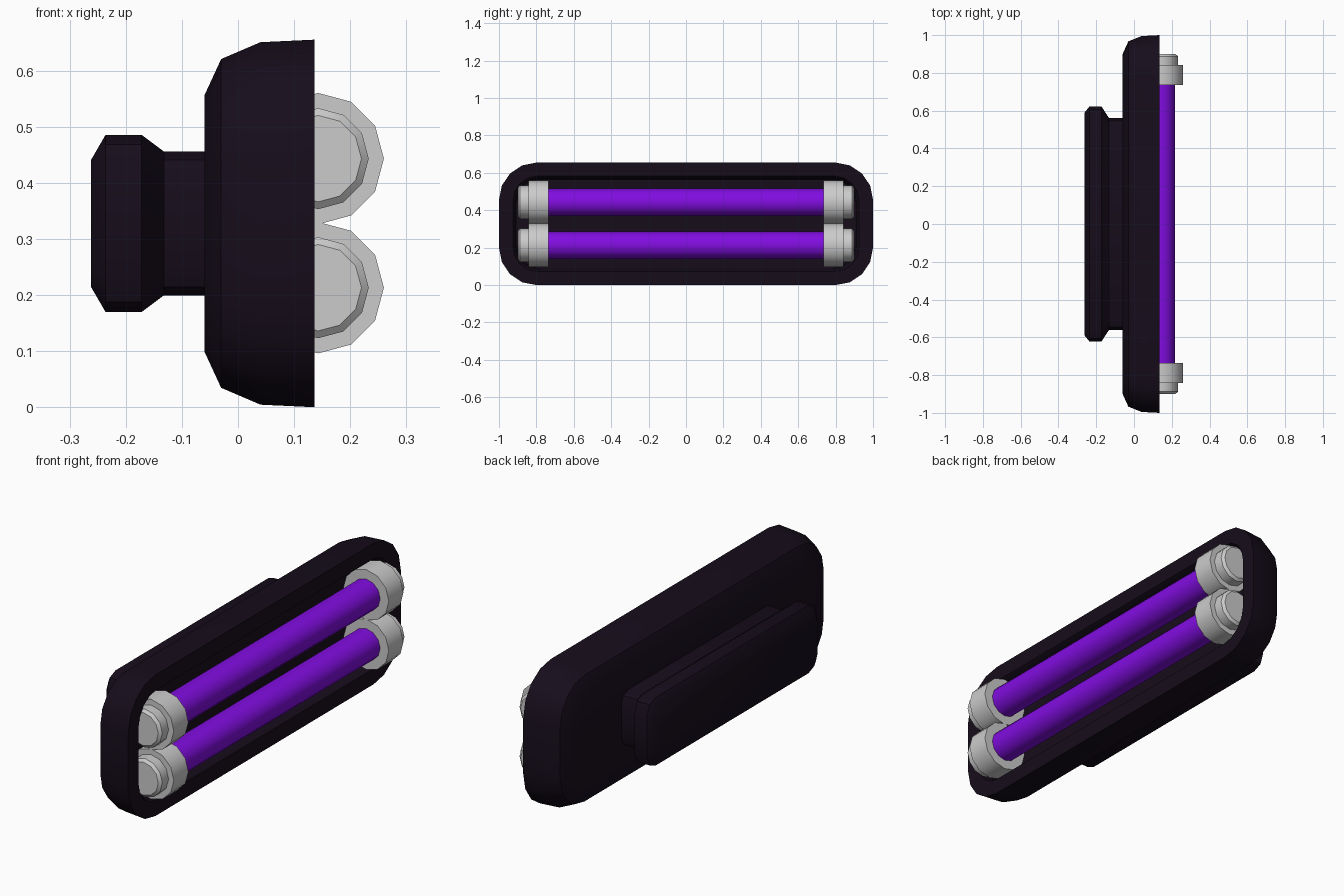
import bpy, bmesh, math

if "Cube" in bpy.data.objects:
    bpy.data.objects.remove(bpy.data.objects["Cube"])

ZC = 0.3275  # mid height of the fixture


def material(name, color):
    m = bpy.data.materials.new(name)
    m.diffuse_color = color
    m.use_nodes = True
    m.node_tree.nodes["Principled BSDF"].inputs["Base Color"].default_value = m.diffuse_color
    return m


def finish(name, bm, mat=None, angle=35):
    bmesh.ops.recalc_face_normals(bm, faces=bm.faces)
    me = bpy.data.meshes.new(name)
    bm.to_mesh(me)
    bm.free()
    ob = bpy.data.objects.new(name, me)
    bpy.context.collection.objects.link(ob)
    if mat:
        me.materials.append(mat)
    bpy.ops.object.select_all(action='DESELECT')
    ob.select_set(True)
    bpy.context.view_layer.objects.active = ob
    bpy.ops.object.shade_smooth_by_angle(angle=math.radians(angle))
    return ob


def loft(bm, rings):
    loops = [[bm.verts.new(p) for p in ring] for ring in rings]
    for a, b in zip(loops, loops[1:]):
        n = len(a)
        for i in range(n):
            j = (i + 1) % n
            bm.faces.new((a[i], a[j], b[j], b[i]))
    bm.faces.new(loops[0])
    bm.faces.new(loops[-1])


def rounded_rect(x, hy, hz, r, seg=4):
    pts = []
    for k, (sy, sz) in enumerate(((1, 1), (-1, 1), (-1, -1), (1, -1))):
        for i in range(seg + 1):
            t = math.pi / 2 * (k + i / seg)
            pts.append((x, sy * (hy - r) + r * math.cos(t),
                        ZC + sz * (hz - r) + r * math.sin(t)))
    return pts


def slab(name, sections, mat, seg=4):
    bm = bmesh.new()
    loft(bm, [rounded_rect(*s, seg=seg) for s in sections])
    return finish(name, bm, mat)


def lathe(name, profile, x, z, mat=None):
    # 12-sided round part along y
    bm = bmesh.new()
    loft(bm, [[(x + r * math.cos(i * math.pi / 6), y, z + r * math.sin(i * math.pi / 6))
               for i in range(12)] for y, r in profile])
    return finish(name, bm, mat)


dark = material("dark_casing", (0.008, 0.004, 0.011, 1))
purple = material("purple_glow", (0.22, 0.004, 0.75, 1))

# Casing: outer shell, rim, then recessed tray
slab("casing", [
    (-0.06, 0.90, 0.228, 0.13),
    (-0.03, 0.967, 0.293, 0.18),
    (0.04, 0.995, 0.323, 0.2),
    (0.136, 1.0, 0.3275, 0.2),
    (0.136, 0.925, 0.255, 0.13),
    (0.115, 0.91, 0.243, 0.12),
    (0.02, 0.905, 0.238, 0.12)], dark)

# Rear mount: neck flaring into a chamfered plate
slab("rear_mount", [
    (-0.262, 0.59, 0.113, 0.04),
    (-0.236, 0.622, 0.158, 0.06),
    (-0.172, 0.622, 0.158, 0.06),
    (-0.132, 0.56, 0.128, 0.05),
    (-0.05, 0.56, 0.128, 0.05)], dark, seg=2)

# Two lamps, each a tube with stepped end caps
for label, z in (("lower", 0.213), ("upper", 0.443)):
    lathe(label + "_tube", [(-0.75, 0.073), (0.75, 0.073)], 0.143, z, purple)
    for side, s in (("left", -1), ("right", 1)):
        lathe(f"{label}_{side}_cap", [
            (s * 0.735, 0.117), (s * 0.842, 0.117), (s * 0.842, 0.09),
            (s * 0.888, 0.09), (s * 0.899, 0.077)], 0.143, z)
